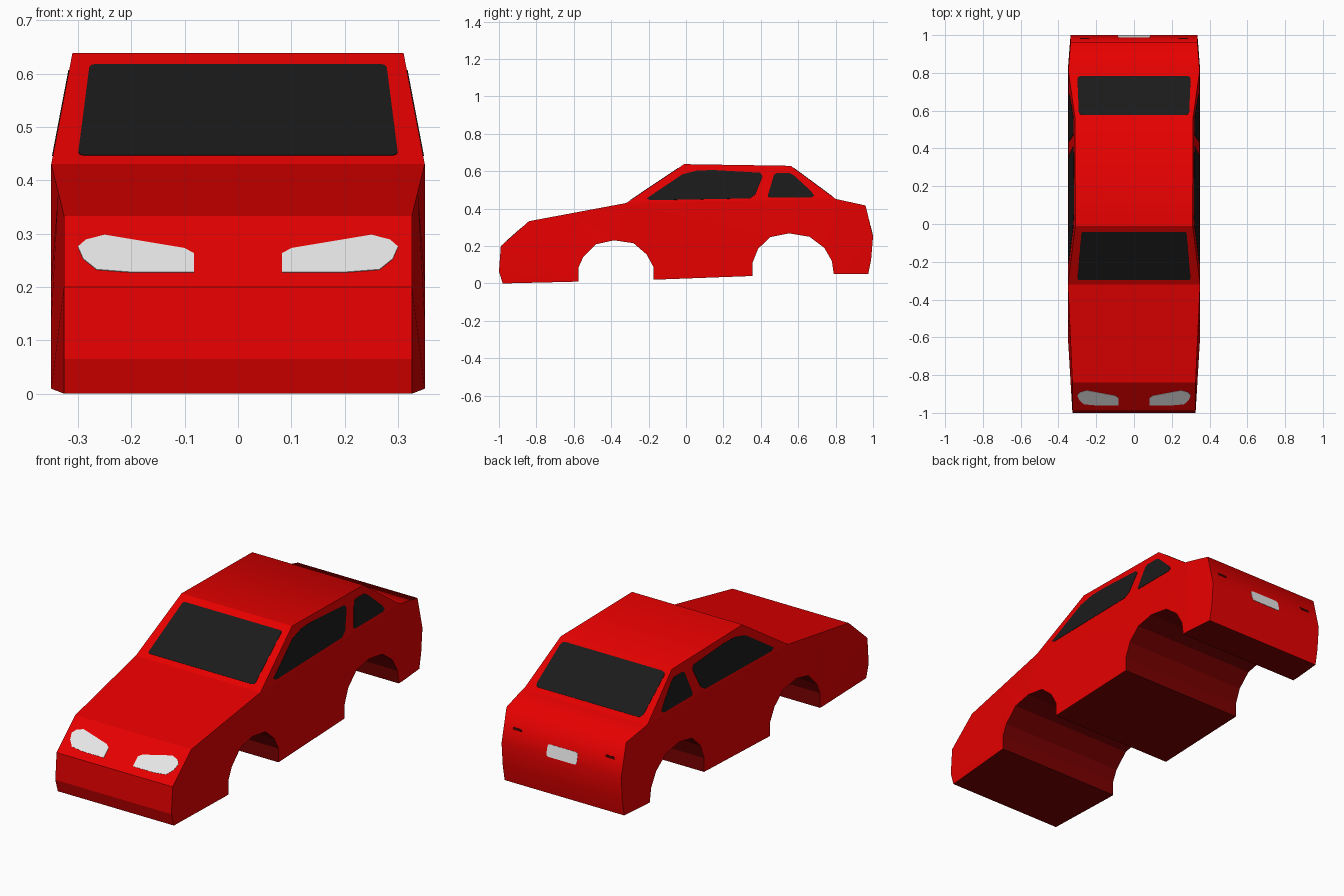
import bpy, bmesh
from mathutils import Vector

if "Cube" in bpy.data.objects:
    bpy.data.objects.remove(bpy.data.objects["Cube"])


def material(name, rgb):
    m = bpy.data.materials.new(name)
    m.diffuse_color = (*rgb, 1)
    m.use_nodes = True
    m.node_tree.nodes["Principled BSDF"].inputs["Base Color"].default_value = m.diffuse_color
    return m


RED = material("red paint", (0.8, 0.0, 0.0))
UNDERBODY = material("underbody dark red", (0.2, 0.0, 0.0))
GLASS = material("dark glass", (0.0105, 0.0105, 0.0105))
LAMP = material("pale grey", (0.8, 0.8, 0.8))
DARK_RED = material("dark tail red", (0.06, 0.0, 0.0))


def finish(bm, name, *mats):
    me = bpy.data.meshes.new(name)
    bm.to_mesh(me)
    bm.free()
    for m in mats:
        me.materials.append(m)
    ob = bpy.data.objects.new(name, me)
    bpy.context.collection.objects.link(ob)
    return ob


# Key points of the side profile (y, z)
NOSE, HOOD = (-0.99, 0.20), (-0.84, 0.333)
COWL, ROOF_F = (-0.32, 0.43), (-0.01, 0.638)
ROOF_R, DECK = (0.56, 0.629), (0.80, 0.452)
TAIL_TOP, TAIL_MID = (0.96, 0.417), (1.0, 0.25)
PROFILE = [
    (-0.98, 0.0), (-1.0, 0.065), NOSE, HOOD, COWL, ROOF_F, ROOF_R, DECK,
    TAIL_TOP, TAIL_MID, (0.99, 0.13), (0.975, 0.052), (0.79, 0.052),
    # rear arch
    (0.78, 0.12), (0.74, 0.19), (0.66, 0.25), (0.55, 0.268), (0.45, 0.248),
    (0.385, 0.185), (0.355, 0.11), (0.355, 0.04),
    # front arch
    (-0.175, 0.02), (-0.175, 0.09), (-0.21, 0.155), (-0.28, 0.215),
    (-0.385, 0.231), (-0.48, 0.21), (-0.55, 0.14), (-0.575, 0.085),
    (-0.575, 0.01),
]


def half_width(y, z):
    if z > COWL[1] - 0.001:                      # cabin leans inwards
        return 0.35 - 0.04 * (z - 0.43) / 0.21
    if y < -0.7:
        return 0.326
    if y < -0.59:
        return 0.337 if z > 0.3 else 0.35
    return 0.336 if y > 0.9 else 0.35


# Body shell: extruded profile, cut along the belt and near both ends, then tapered
bm = bmesh.new()
face = bm.faces.new([bm.verts.new((-1, y, z)) for y, z in PROFILE])
ext = bmesh.ops.extrude_face_region(bm, geom=[face], use_keep_orig=True)
for v in ext["geom"]:
    if isinstance(v, bmesh.types.BMVert):
        v.co.x = 1
slope = (DECK[1] - COWL[1]) / (DECK[0] - COWL[0])
for co, no in [((0, *COWL), (0, -slope, 1)),
               ((0, -0.6, 0), (0, 1, 0)), ((0, 0.82, 0), (0, 1, 0))]:
    bmesh.ops.bisect_plane(bm, geom=bm.verts[:] + bm.edges[:] + bm.faces[:],
                           dist=1e-4, plane_co=co, plane_no=Vector(no).normalized())
for v in bm.verts:
    v.co.x = half_width(v.co.y, v.co.z) * (1 if v.co.x > 0 else -1)
bmesh.ops.triangulate(bm, faces=[f for f in bm.faces if len(f.verts) > 4])
bmesh.ops.recalc_face_normals(bm, faces=bm.faces[:])
for f in bm.faces:
    f.normal_update()
    c, n = f.calc_center_median(), f.normal
    across = abs(n.x) < 0.3
    # Rounded shading from the roof back over the boot and tail
    f.smooth = across and ((c.y > 0 and c.z > 0.4) or (c.y > 0.8 and n.y > 0.15))
    # Floor and wheel arches are darker
    arch = -0.58 < c.y < 0.8 and c.z < 0.29
    f.material_index = int(across and (arch or n.z < -0.8))
finish(bm, "car_body", RED, UNDERBODY)


def plate(name, pts, outward, mat, corner=0.0):
    """Thin plate lying on a flat panel, with optionally rounded corners."""
    bm = bmesh.new()
    face = bm.faces.new([bm.verts.new(p) for p in pts])
    if corner:
        bmesh.ops.bevel(bm, geom=bm.verts[:], offset=corner, segments=2,
                        profile=0.5, affect='VERTICES')
    face = bm.faces[:][0]
    face.normal_update()
    n = face.normal.copy()
    if n.dot(Vector(outward)) < 0:
        n.negate()
    for v in bm.verts:
        v.co -= n * 0.002
    ext = bmesh.ops.extrude_face_region(bm, geom=[face], use_keep_orig=True)
    for v in ext["geom"]:
        if isinstance(v, bmesh.types.BMVert):
            v.co += n * 0.0035
    bmesh.ops.recalc_face_normals(bm, faces=bm.faces[:])
    finish(bm, name, mat)


def on_panel(a, b, x, z):
    """Point at (x, z) on the panel running between profile points a and b."""
    t = (z - a[1]) / (b[1] - a[1])
    return (x, a[0] + (b[0] - a[0]) * t, z)


def panel_quad(a, b, x0, z0, x1, z1):
    return [on_panel(a, b, x, z) for x, z in
            [(-x0, z0), (x0, z0), (x1, z1), (-x1, z1)]]


# Windscreen, rear window and number plate
plate("windscreen", panel_quad(COWL, ROOF_F, 0.30, 0.446, 0.278, 0.617),
      (0, -1, 1), GLASS, 0.012)
plate("rear_window", panel_quad(ROOF_R, DECK, 0.30, 0.464, 0.292, 0.617),
      (0, 1, 1), GLASS, 0.02)
plate("number_plate", panel_quad(TAIL_TOP, TAIL_MID, 0.085, 0.250, 0.085, 0.308),
      (0, 1, 0), LAMP, 0.012)

FRONT_WINDOW = [(-0.21, 0.455), (-0.19, 0.445), (0.34, 0.455), (0.37, 0.475),
                (0.41, 0.575), (0.395, 0.592), (0.15, 0.606), (0.06, 0.604),
                (-0.02, 0.583)]
REAR_WINDOW = [(0.437, 0.468), (0.447, 0.46), (0.67, 0.46), (0.685, 0.47),
               (0.67, 0.492), (0.58, 0.575), (0.555, 0.59), (0.485, 0.59),
               (0.47, 0.58)]
HEADLIGHT = [(0.30, 0.275), (0.285, 0.288), (0.25, 0.297), (0.10, 0.272),
             (0.082, 0.262), (0.082, 0.227), (0.20, 0.227), (0.265, 0.232),
             (0.29, 0.252)]

# Paired side windows, headlights and tail marks
for side, s in (("left", 1), ("right", -1)):
    for name, outline in (("front", FRONT_WINDOW), ("rear", REAR_WINDOW)):
        plate(f"{side}_{name}_side_window",
              [(s * half_width(y, z), y, z) for y, z in outline], (s, 0, 0), GLASS)
    plate(f"{side}_headlight",
          [on_panel(NOSE, HOOD, s * x, z) for x, z in HEADLIGHT], (0, -1, 1), LAMP)
    plate(f"{side}_tail_light",
          [on_panel(TAIL_TOP, TAIL_MID, s * x, z) for x, z in
           [(0.235, 0.325), (0.285, 0.325), (0.285, 0.337), (0.235, 0.337)]],
          (0, 1, 0), DARK_RED)
